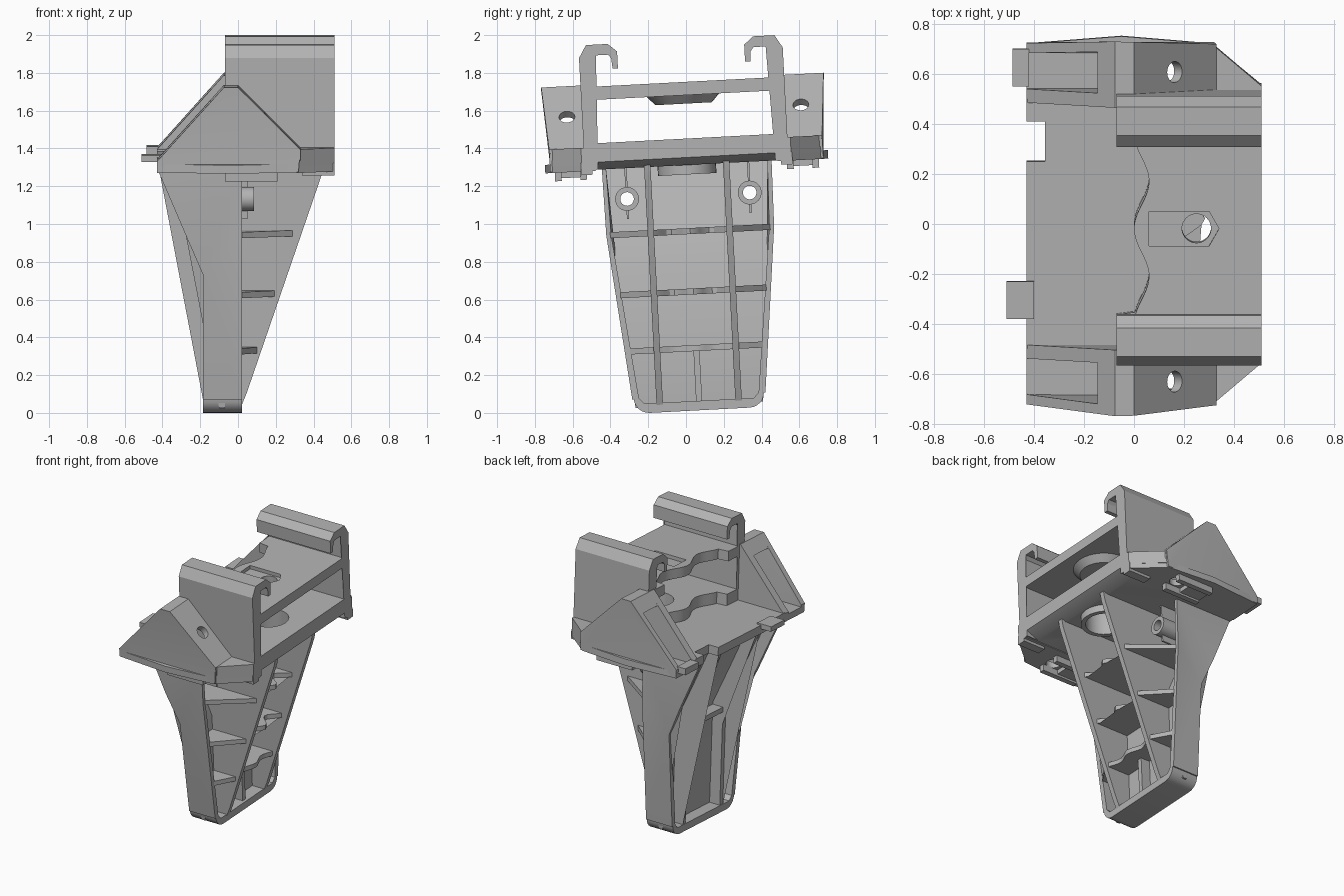
import bpy, bmesh, math
from mathutils import Matrix, Vector

if "Cube" in bpy.data.objects:
    bpy.data.objects.remove(bpy.data.objects["Cube"])

TILT = Matrix.Translation((0, 0.072, 0.014)) @ Matrix.Rotation(math.radians(3), 4, 'X')
grey = bpy.data.materials.new("light_grey")
grey.diffuse_color = (0.45, 0.45, 0.45, 1)
grey.use_nodes = True
grey.node_tree.nodes["Principled BSDF"].inputs["Base Color"].default_value = grey.diffuse_color


def make(name, lo, hi):
    """Closed solid between two matching outlines."""
    bm = bmesh.new()
    a = [bm.verts.new(p) for p in lo]
    b = [bm.verts.new(p) for p in hi]
    n = len(a)
    caps = [bm.faces.new(a), bm.faces.new(b[::-1])]
    for i in range(n):
        j = (i + 1) % n
        bm.faces.new((a[i], b[i], b[j], a[j]))
    bmesh.ops.triangulate(bm, faces=caps)
    bmesh.ops.recalc_face_normals(bm, faces=bm.faces)
    me = bpy.data.meshes.new(name)
    bm.to_mesh(me)
    bm.free()
    me.materials.append(grey)
    ob = bpy.data.objects.new(name, me)
    bpy.context.collection.objects.link(ob)
    return ob


def plan(name, pts, z0, z1):
    return make(name, [(x, y, z0) for x, y in pts], [(x, y, z1) for x, y in pts])


def along_x(name, pts, x0, x1):
    return make(name, [(x0, y, z) for y, z in pts], [(x1, y, z) for y, z in pts])


def along_y(name, pts, f0, f1):
    """x-z profile whose two y limits may depend on x and z."""
    g0 = f0 if callable(f0) else (lambda x, z: f0)
    g1 = f1 if callable(f1) else (lambda x, z: f1)
    return make(name, [(x, g0(x, z), z) for x, z in pts], [(x, g1(x, z), z) for x, z in pts])


def box(name, x0, x1, y0, y1, z0, z1):
    return plan(name, [(x0, y0), (x1, y0), (x1, y1), (x0, y1)], z0, z1)


def rod(name, p, q, r0, r1=None, n=32):
    p, q = Vector(p), Vector(q)
    r1 = r0 if r1 is None else r1
    rot = (q - p).to_track_quat('Z', 'Y')
    ring = [Vector((math.cos(2 * math.pi * i / n), math.sin(2 * math.pi * i / n), 0)) for i in range(n)]
    return make(name, [p + rot @ (v * r0) for v in ring], [q + rot @ (v * r1) for v in ring])


def cut(obs, cutter):
    for ob in obs:
        m = ob.modifiers.new("cut", 'BOOLEAN')
        m.operation, m.solver, m.object = 'DIFFERENCE', 'EXACT', cutter
        bpy.context.view_layer.update()
        me = bpy.data.meshes.new_from_object(ob.evaluated_get(bpy.context.evaluated_depsgraph_get()))
        ob.modifiers.clear()
        ob.data = me
    bpy.data.objects.remove(cutter)


# ---- leg ----
def half(z):
    return 0.345 + 0.10 * z / 0.95 if z < 0.95 else 0.445 + 0.005 * (z - 0.95) / 0.36


def inner(z):
    return half(z) - 0.037 + 0.015 * z / 1.31


web = along_y("leg_web", [(-0.10, 0.03), (-0.10, 0.75), (-0.22, 1.02), (-0.345, 1.31),
                          (-0.315, 1.31), (-0.19, 1.02), (-0.07, 0.745), (-0.07, 0.03)],
              lambda x, z: -half(z) + 0.01, lambda x, z: half(z) - 0.01)
arc = [(0.265 + 0.08 * math.cos(t), 0.08 + 0.08 * math.sin(t))
       for t in [-math.pi / 2 * k / 6 for k in range(7)]]
foot = [(y, z) for y, z in arc] + [(-y, z) for y, z in arc[::-1]] + \
       [(-0.318, 0.08), (-0.29, 0.05), (0.29, 0.05), (0.318, 0.08)]
along_x("leg_bottom", foot, -0.185, 0.02)
side = [(-0.185, 0.075), (-0.185, 0.74), (-0.276, 0.95), (-0.43, 1.31), (0.02, 1.31), (0.02, 0.95), (0.02, 0.075)]
rib = [(-0.18, 0.04), (-0.18, 0.74), (-0.42, 1.30), (0.45, 1.31), (0.44, 1.25), (0.045, 0.10), (0.02, 0.04)]
for s, tag in ((1, "back"), (-1, "front")):
    along_y("leg_side_" + tag, side, lambda x, z: s * inner(z), lambda x, z: s * half(z))
    along_y("leg_rib_" + tag, rib, s * 0.192, s * 0.226)
    # screw boss with its thin fins
    boss = rod("screw_boss_" + tag, (-0.24, s * 0.325, 1.137), (0.085, s * 0.325, 1.137), 0.063)
    cut([boss, web], rod("boss_cutter", (-0.6, s * 0.325, 1.137), (0.2, s * 0.325, 1.137), 0.036))
    box("boss_fin_low_" + tag, -0.23, 0.05, s * 0.319, s * 0.331, 1.03, 1.077)
    box("boss_fin_high_" + tag, -0.27, 0.05, s * 0.319, s * 0.331, 1.197, 1.30)
box("leg_small_rib", -0.08, 0.0, -0.016, 0.016, 0.04, 0.33)
box("leg_back_rib", -0.18, -0.08, -0.2, 0.2, 0.70, 0.735)

# cross ribs: tapered to the sides, with a scooped middle
for z, xr, dip in ((0.95, 0.31, 0.13), (0.63, 0.21, 0.10), (0.33, 0.11, 0.04)):
    w, xb = inner(z) + 0.005, -0.18 if z > 0.9 else -0.09
    mid = [(xr - dip * (0.6 - 0.4 * math.cos(4 * math.pi * y / 0.42)), y)
           for y in [-0.2 + 0.4 * k / 16 for k in range(17)]]
    plan("leg_cross_rib", [(xb, -w), (0.02, -w), (xr, -0.21)] + mid + [(xr, 0.21), (0.02, w), (xb, w)],
         z - 0.016, z + 0.016)

# ---- bracket body ----
base = along_y("base_plate", [(-0.43, 1.30), (0.42, 1.30), (0.51, 1.34), (0.51, 1.36), (-0.43, 1.36)], -0.50, 0.50)
cut([base], box("notch_cutter", -0.6, -0.355, 0.25, 0.41, 1.2, 1.5))
box("base_tab", -0.51, -0.40, -0.38, -0.23, 1.335, 1.37)
wave = [(0.03 - 0.03 * math.cos(2 * math.pi * y / 0.38), y) for y in [0.35 - 0.7 * k / 40 for k in range(41)]]
edge = [(0.51, -0.48), (0.51, 0.48), (-0.07, 0.48), (-0.07, 0.36)] + wave + [(-0.07, -0.36), (-0.07, -0.48)]
step = plan("lower_step", edge, 1.35, 1.44)
ring = rod("lower_ring", (0.25, 0, 1.25), (0.25, 0, 1.31), 0.155)
cut([base, step, ring], rod("lower_hole_cutter", (0.25, 0, 1.1), (0.25, 0, 1.6), 0.125))
top = plan("top_plate", edge, 1.67, 1.74)
cone = rod("top_plate_boss", (0.25, 0, 1.625), (0.25, 0, 1.68), 0.15, 0.20)
cut([top, cone], rod("top_hole_cutter", (0.25, 0, 1.5), (0.25, 0, 1.9), 0.058))
cut([top], plan("slot_cutter", [(0.06, -0.07), (0.30, -0.07), (0.34, 0), (0.30, 0.07), (0.06, 0.07)], 1.715, 1.8))

hook = [(0.54, 1.30), (0.54, 1.895), (0.50, 1.962), (0.385, 1.962), (0.337, 1.92), (0.337, 1.83), (0.365, 1.83),
        (0.37, 1.885), (0.385, 1.905), (0.45, 1.905), (0.47, 1.885), (0.47, 1.30)]
gusset = [(-0.43, 1.30), (-0.43, 1.355), (-0.075, 1.75), (0.0, 1.75), (0.33, 1.42), (0.32, 1.30)]


def skin(x, z):
    return 0.752 - 0.075 * abs(x + 0.05)


for s, tag in ((1, "back"), (-1, "front")):
    along_x("hook_wall_" + tag, [(s * y, z) for y, z in hook], -0.07, 0.51)
    # hollow triangular side box
    along_y("side_outer_wall_" + tag, gusset,
            lambda x, z: s * (skin(x, z) - 0.04), lambda x, z: s * skin(x, z))
    along_y("side_inner_wall_" + tag, [(-0.43, 1.30), (-0.43, 1.355), (-0.075, 1.75), (0.0, 1.75), (0.0, 1.30)],
            s * 0.485, s * 0.54)
    along_y("side_ridge_" + tag, [(-0.145, 1.672), (-0.075, 1.75), (0.0, 1.75), (0.0, 1.69), (-0.10, 1.66)],
            s * 0.5, s * 0.72)
    slope = along_y("side_slope_" + tag, [(-0.02, 1.75), (0, 1.75), (0.33, 1.42), (0.33, 1.36), (-0.02, 1.705)],
                    s * 0.5, lambda x, z: s * (skin(x, z) - 0.005))
    cut([slope], rod("slope_cutter", (0.06, s * 0.62, 1.485), (0.26, s * 0.62, 1.685), 0.042))
    floor = plan("side_floor_" + tag, [(x, s * y) for x, y in (
        (-0.43, 0.48), (-0.43, 0.72), (-0.05, 0.75), (0.31, 0.72), (0.51, 0.555), (0.51, 0.48))], 1.295, 1.34)
    cut([floor], rod("floor_cutter", (0.16, s * 0.62, 1.1), (0.16, s * 0.62, 1.36), 0.05))
    plan("side_corner_" + tag, [(x, s * y) for x, y in (
        (0.30, 0.50), (0.30, 0.72), (0.315, 0.72), (0.51, 0.555), (0.51, 0.50))], 1.33, 1.42)
    box("corner_foot_" + tag, 0.34, 0.51, s * 0.50, s * 0.56, 1.275, 1.34)
    # rails under the side box
    for y in (0.53, 0.665):
        box("foot_rail_" + tag, -0.07, 0.21, s * y, s * (y + 0.035), 1.25, 1.30)
    box("foot_bar_" + tag, -0.07, 0.09, s * 0.53, s * 0.70, 1.265, 1.30)
box("side_tab", -0.485, -0.42, 0.55, 0.70, 1.325, 1.37)

# ---- stand the tilted part and smooth the round faces ----
for ob in bpy.context.scene.objects:
    ob.matrix_world = TILT
    ob.select_set(True)
    bpy.context.view_layer.objects.active = ob
bpy.ops.object.shade_smooth_by_angle(angle=math.radians(25))
